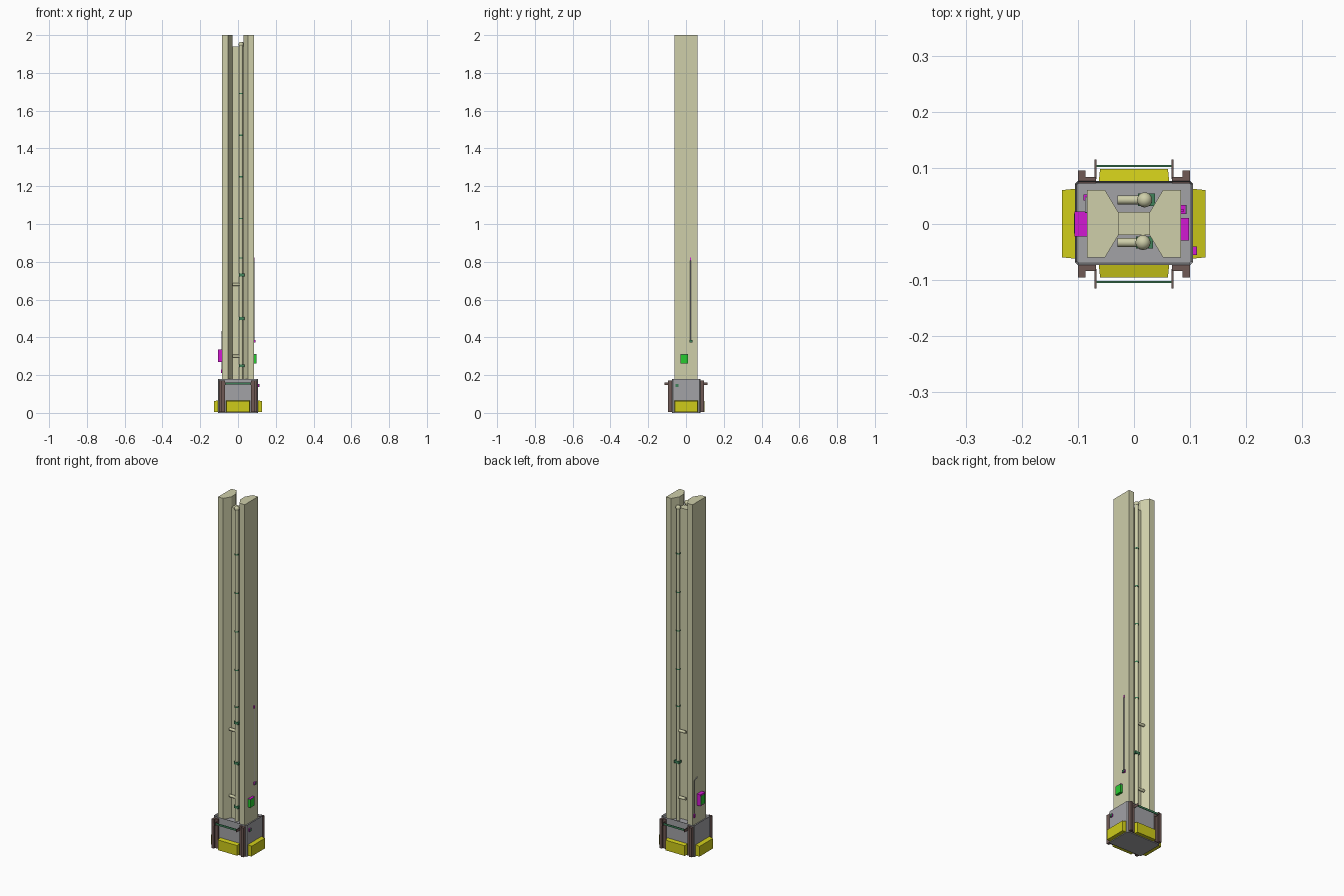
import bpy, bmesh
from mathutils import Vector

if "Cube" in bpy.data.objects:
    bpy.data.objects.remove(bpy.data.objects["Cube"])


def material(name, rgb):
    m = bpy.data.materials.new(name)
    m.diffuse_color = (*rgb, 1)
    m.use_nodes = True
    m.node_tree.nodes["Principled BSDF"].inputs["Base Color"].default_value = m.diffuse_color
    return m


BEIGE = material("beige", (0.62, 0.62, 0.40))
YELLOW = material("yellow", (0.62, 0.60, 0.01))
BROWN = material("brown", (0.16, 0.10, 0.09))
GREEN = material("green", (0.02, 0.60, 0.03))
DARK_GREEN = material("dark_green", (0.05, 0.22, 0.10))
MAGENTA = material("magenta", (0.65, 0.01, 0.65))
GREY = material("grey", (0.36, 0.36, 0.38))


def finish(name, bm, mat):
    bmesh.ops.recalc_face_normals(bm, faces=bm.faces)
    me = bpy.data.meshes.new(name)
    bm.to_mesh(me)
    bm.free()
    me.materials.append(mat)
    ob = bpy.data.objects.new(name, me)
    bpy.context.collection.objects.link(ob)
    return ob


def prism(name, pts, z0, z1, mat):
    bm = bmesh.new()
    f = bm.faces.new([bm.verts.new((x, y, z0)) for x, y in pts])
    r = bmesh.ops.extrude_face_region(bm, geom=[f])
    for v in r["geom"]:
        if isinstance(v, bmesh.types.BMVert):
            v.co.z = z1
    return finish(name, bm, mat)


def box(name, x, y, z, mat):
    return prism(name, [(x[0], y[0]), (x[1], y[0]), (x[1], y[1]), (x[0], y[1])], *z, mat)


def rod(name, a, b, r, mat, sides=16):
    a, b = Vector(a), Vector(b)
    bm = bmesh.new()
    bmesh.ops.create_cone(bm, cap_ends=True, segments=sides, radius1=r, radius2=r, depth=(b - a).length)
    rot = (b - a).to_track_quat("Z", "Y").to_matrix().to_4x4()
    bmesh.ops.transform(bm, matrix=rot, verts=bm.verts)
    bmesh.ops.translate(bm, vec=(a + b) / 2, verts=bm.verts)
    for f in bm.faces:
        f.smooth = len(f.verts) == 4
    return finish(name, bm, mat)


# base box with a sunken top and thin rim
bm = bmesh.new()
bmesh.ops.create_cube(bm, size=1)
for v in bm.verts:
    v.co = (v.co.x * 0.21, v.co.y * 0.15 + 0.002, (v.co.z + 0.5) * 0.18)
corners = [e for e in bm.edges if abs(e.verts[0].co.z - e.verts[1].co.z) > 0.1]
bmesh.ops.bevel(bm, geom=corners, offset=0.005, segments=1, affect="EDGES")
top = [f for f in bm.faces if f.calc_center_median().z > 0.17]
bmesh.ops.inset_region(bm, faces=top, thickness=0.004)
for v in top[0].verts:
    v.co.z -= 0.012
finish("base_box", bm, GREY)

# twin columns and the web between them
for s, side in ((-1, "left"), (1, "right")):
    pts = [(0.084, -0.06), (0.052, -0.06), (0.028, -0.02), (0.028, 0.021), (0.052, 0.061), (0.084, 0.061)]
    prism(side + "_column", [(x * s, y) for x, y in pts], 0.16, 2.0, BEIGE)
box("centre_web", (-0.028, 0.028), (-0.02, 0.021), (0.16, 1.94), BEIGE)

# front and back pipes with ball caps, side arms, clamps and joints
for side, px, py in (("front", 0.016, -0.033), ("back", 0.019, 0.043)):
    rod(side + "_pipe", (px, py, 0.165), (px, py, 1.955), 0.010, BEIGE)
    bm = bmesh.new()
    bmesh.ops.create_uvsphere(bm, u_segments=16, v_segments=10, radius=0.0135)
    bmesh.ops.translate(bm, vec=(px, py, 1.951), verts=bm.verts)
    for f in bm.faces:
        f.smooth = True
    finish(side + "_pipe_cap", bm, BEIGE)
    for z in (0.30, 0.68):
        rod(side + "_pipe_arm", (-0.029, py, z), (px, py, z), 0.008, BEIGE)
    for z in ((0.25, 0.50, 0.73) if py < 0 else (0.50,)):
        box(side + "_pipe_clamp", (px - 0.012, px + 0.018), (py - 0.011, py + 0.011), (z - 0.007, z + 0.007), DARK_GREEN)
    for z in (0.82, 1.03, 1.25, 1.47, 1.69):
        rod(side + "_pipe_joint", (px, py, z - 0.003), (px, py, z + 0.003), 0.0115, DARK_GREEN)

# tapered yellow bumper pads on all four sides
for side, axis, s, inner, outer in (("front", 1, -1, 0.070, 0.095), ("back", 1, 1, 0.074, 0.098),
                                    ("left", 0, -1, 0.102, 0.128), ("right", 0, 1, 0.102, 0.127)):
    ob = box(side + "_bumper", *(((-0.063, 0.063), (inner * s, outer * s)) if axis
                                 else ((inner * s, outer * s), (-0.062, 0.063))), (0.004, 0.067), YELLOW)
    for v in ob.data.vertices:
        if abs(v.co[axis]) > inner + 0.01:
            v.co[1 - axis] *= 0.96
            if v.co.z > 0.05:
                v.co.z -= 0.005

# brown angle-iron corner guards, with a green tie bar front and back
for sy, side in ((-1, "front"), (1, "back")):
    for sx in (-1, 1):
        pts = [(0.068, 0.072), (0.100, 0.072), (0.100, 0.095), (0.086, 0.095), (0.086, 0.084), (0.068, 0.084)]
        prism(side + "_corner_guard", [(x * sx, y * sy) for x, y in pts], 0.005, 0.172, BROWN)
        xs = sorted((0.067 * sx, 0.070 * sx))
        box(side + "_bar_end", xs, sorted((0.080 * sy, 0.115 * sy)), (0.147, 0.162), BROWN)
    box(side + "_tie_bar", (-0.069, 0.068), sorted((0.102 * sy, 0.105 * sy)), (0.149, 0.160), DARK_GREEN)

# control boxes on the column sides
box("left_control_box", (-0.106, -0.084), (-0.022, 0.022), (0.270, 0.335), MAGENTA)
box("left_control_panel", (-0.107, -0.1055), (-0.017, 0.019), (0.275, 0.326), GREEN)
box("right_control_box", (0.084, 0.098), (-0.029, 0.011), (0.262, 0.308), GREEN)
box("right_control_lid", (0.084, 0.098), (-0.029, 0.011), (0.308, 0.311), MAGENTA)

# sensors and thin cables
box("right_sensor", (0.084, 0.092), (0.018, 0.034), (0.372, 0.386), MAGENTA)
box("right_sensor_face", (0.092, 0.0935), (0.018, 0.034), (0.372, 0.386), DARK_GREEN)
rod("right_cable", (0.085, 0.024, 0.386), (0.085, 0.024, 0.81), 0.002, GREY, 8)
box("right_cable_end", (0.083, 0.088), (0.021, 0.027), (0.807, 0.822), MAGENTA)
box("base_sensor", (0.104, 0.111), (-0.055, -0.040), (0.138, 0.154), MAGENTA)
box("base_sensor_face", (0.111, 0.1125), (-0.055, -0.040), (0.138, 0.154), DARK_GREEN)
box("left_sensor", (-0.090, -0.083), (0.042, 0.053), (0.211, 0.230), MAGENTA)
rod("left_cable", (-0.0855, 0.047, 0.230), (-0.0855, 0.047, 0.42), 0.002, GREY, 8)
rod("left_cable_bend", (-0.0855, 0.047, 0.42), (-0.0855, 0.020, 0.432), 0.002, GREY, 8)
